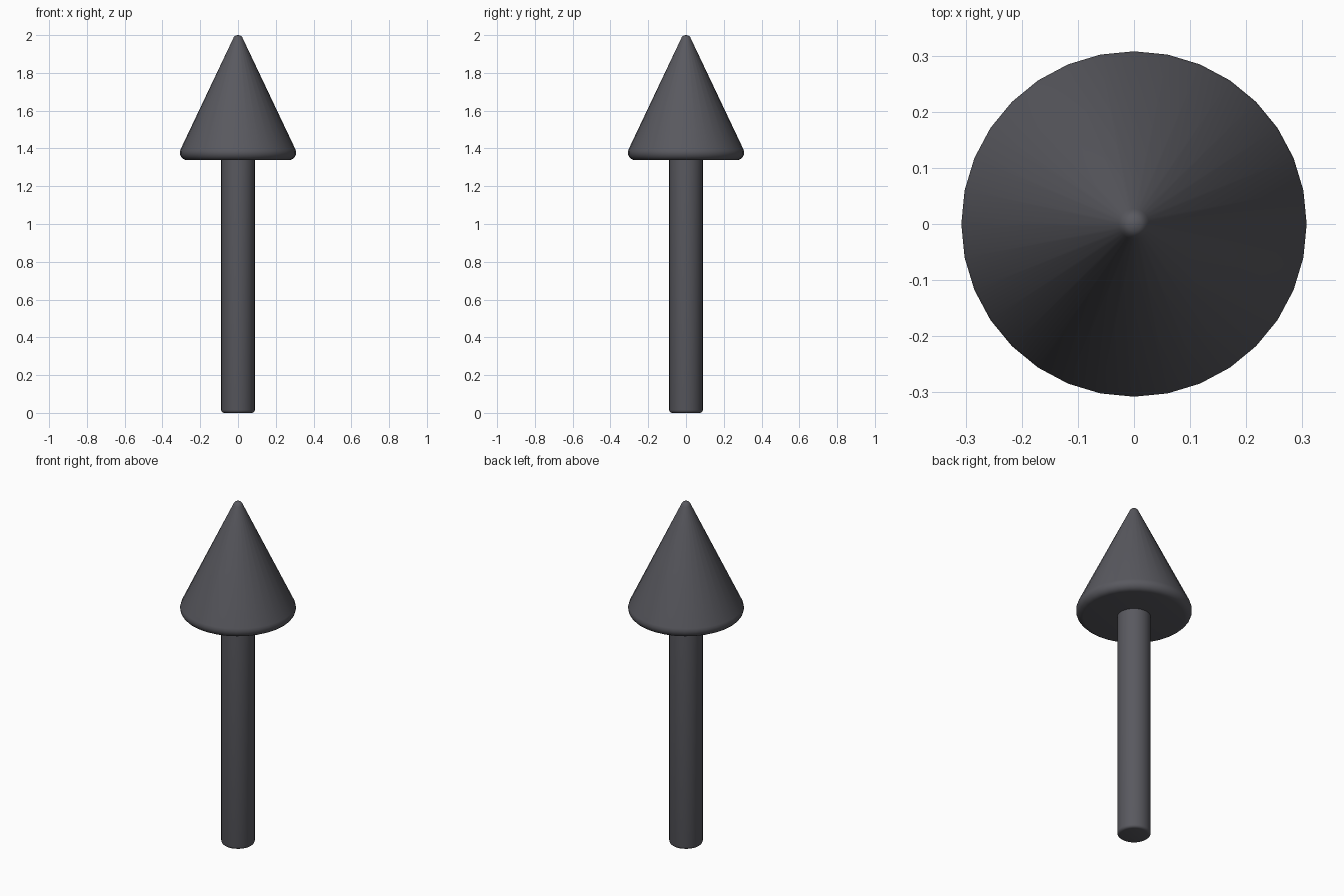
import bpy, bmesh, math

if "Cube" in bpy.data.objects:
    bpy.data.objects.remove(bpy.data.objects["Cube"])

SIDES = 32
mat = bpy.data.materials.new("dark_grey")
mat.diffuse_color = (0.10, 0.10, 0.115, 1)
mat.use_nodes = True
mat.node_tree.nodes["Principled BSDF"].inputs["Base Color"].default_value = mat.diffuse_color


def lathe(name, profile, angle):
    """Spin an (r, z) profile, starting and ending on the axis, around z."""
    bm = bmesh.new()
    verts = [bm.verts.new((r, 0, z)) for r, z in profile]
    edges = [bm.edges.new(p) for p in zip(verts, verts[1:])]
    bmesh.ops.spin(bm, geom=verts + edges, cent=(0, 0, 0), axis=(0, 0, 1),
                   angle=math.tau, steps=SIDES, use_merge=True)
    bmesh.ops.remove_doubles(bm, verts=bm.verts, dist=1e-5)
    bmesh.ops.recalc_face_normals(bm, faces=bm.faces)
    me = bpy.data.meshes.new(name)
    bm.to_mesh(me)
    bm.free()
    me.materials.append(mat)
    ob = bpy.data.objects.new(name, me)
    bpy.context.collection.objects.link(ob)
    bpy.ops.object.select_all(action='DESELECT')
    bpy.context.view_layer.objects.active = ob
    ob.select_set(True)
    bpy.ops.object.shade_smooth_by_angle(angle=math.radians(angle))
    return ob


def arc(cr, cz, rad, a0, a1, n):
    """Points of a rounded corner in the (r, z) plane, angles in degrees."""
    return [(cr + rad * math.cos(math.radians(a0 + (a1 - a0) * i / n)),
             cz + rad * math.sin(math.radians(a0 + (a1 - a0) * i / n)))
            for i in range(n + 1)]


# Shaft with a small rounded foot, running up into the head
lathe("shaft", [(0, 0)] + arc(0.074, 0.015, 0.015, -90, 0, 3)
      + [(0.089, 1.36), (0, 1.36)], 40)

# Cone head with rounded rim and blunt rounded tip
lathe("arrow_head", [(0, 1.338)] + arc(0.268, 1.378, 0.04, -90, 25, 6)
      + [(0.027, 1.979), (0.022, 1.990), (0.013, 1.998), (0, 2.0)], 40)
